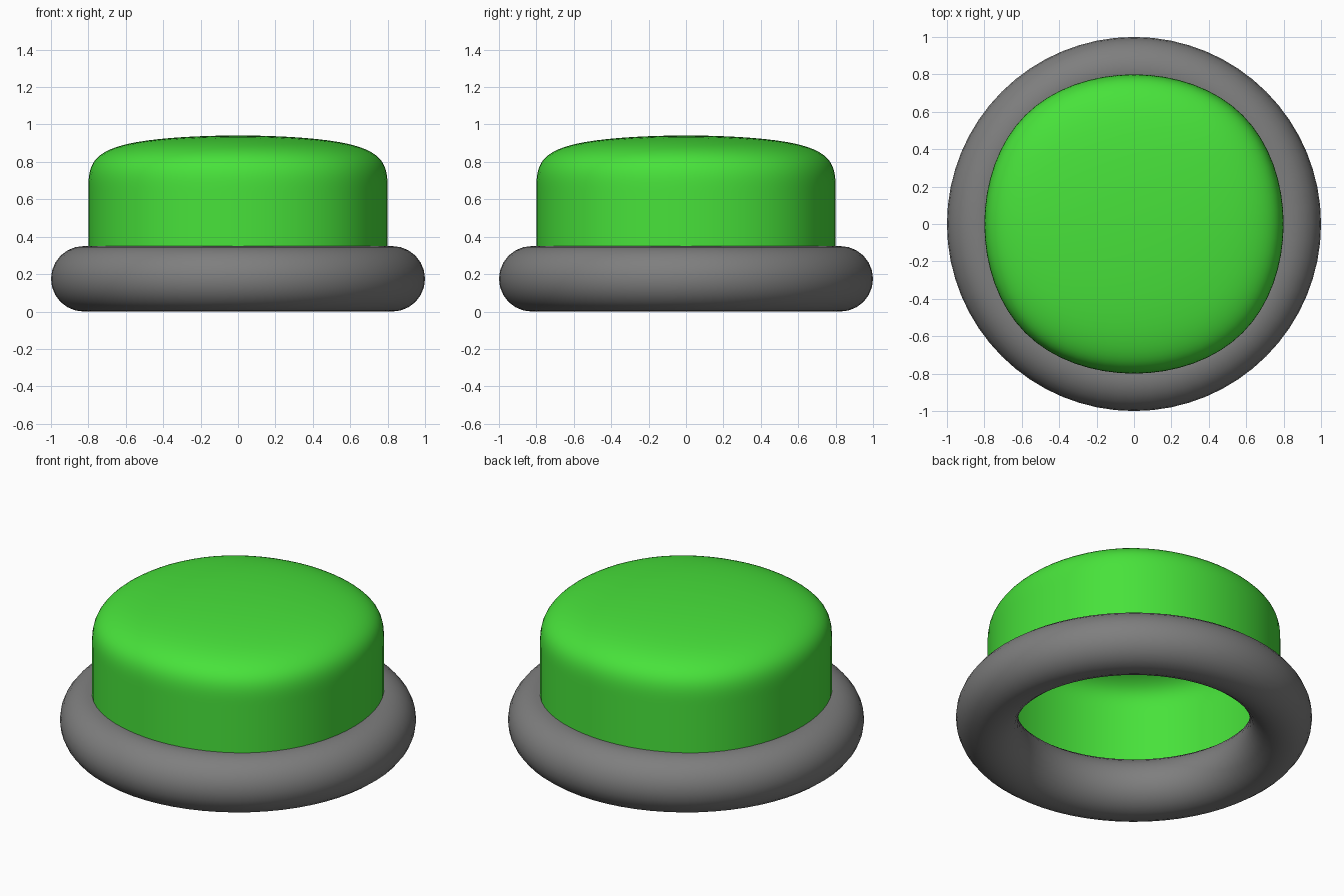
import bpy
import bmesh

if "Cube" in bpy.data.objects:
    bpy.data.objects.remove(bpy.data.objects["Cube"], do_unlink=True)


def make_material(name, color):
    mat = bpy.data.materials.new(name)
    mat.use_nodes = True
    mat.diffuse_color = (*color, 1)
    mat.node_tree.nodes["Principled BSDF"].inputs["Base Color"].default_value = (*color, 1)
    return mat


green = make_material("bright green", (0.064, 0.76, 0.043))
gray = make_material("mid gray", (0.21, 0.21, 0.21))

# Base ring: round tube resting on the ground
TUBE = 0.175
bpy.ops.mesh.primitive_torus_add(
    major_segments=64, minor_segments=24,
    major_radius=1 - TUBE, minor_radius=TUBE, location=(0, 0, TUBE))
ring = bpy.context.object
ring.name = ring.data.name = "base_ring"
ring.data.materials.append(gray)
bpy.ops.object.shade_smooth()

# Button cap: square tube closed on top, open below, rounded by subdivision
HALF = 0.8 * 12 / 11
LEVELS = (0.2, 0.67, 0.965)
bm = bmesh.new()
rings = [[bm.verts.new((x * HALF, y * HALF, z))
          for x, y in ((-1, -1), (1, -1), (1, 1), (-1, 1))] for z in LEVELS]
for low, high in zip(rings, rings[1:]):
    for i in range(4):
        j = (i + 1) % 4
        bm.faces.new((low[i], low[j], high[j], high[i]))
bm.faces.new(rings[-1])
for face in bm.faces:
    face.smooth = True
mesh = bpy.data.meshes.new("button_cap")
bm.to_mesh(mesh)
bm.free()
mesh.materials.append(green)
cap = bpy.data.objects.new("button_cap", mesh)
bpy.context.collection.objects.link(cap)
subsurf = cap.modifiers.new("rounding", "SUBSURF")
subsurf.levels = subsurf.render_levels = 4
